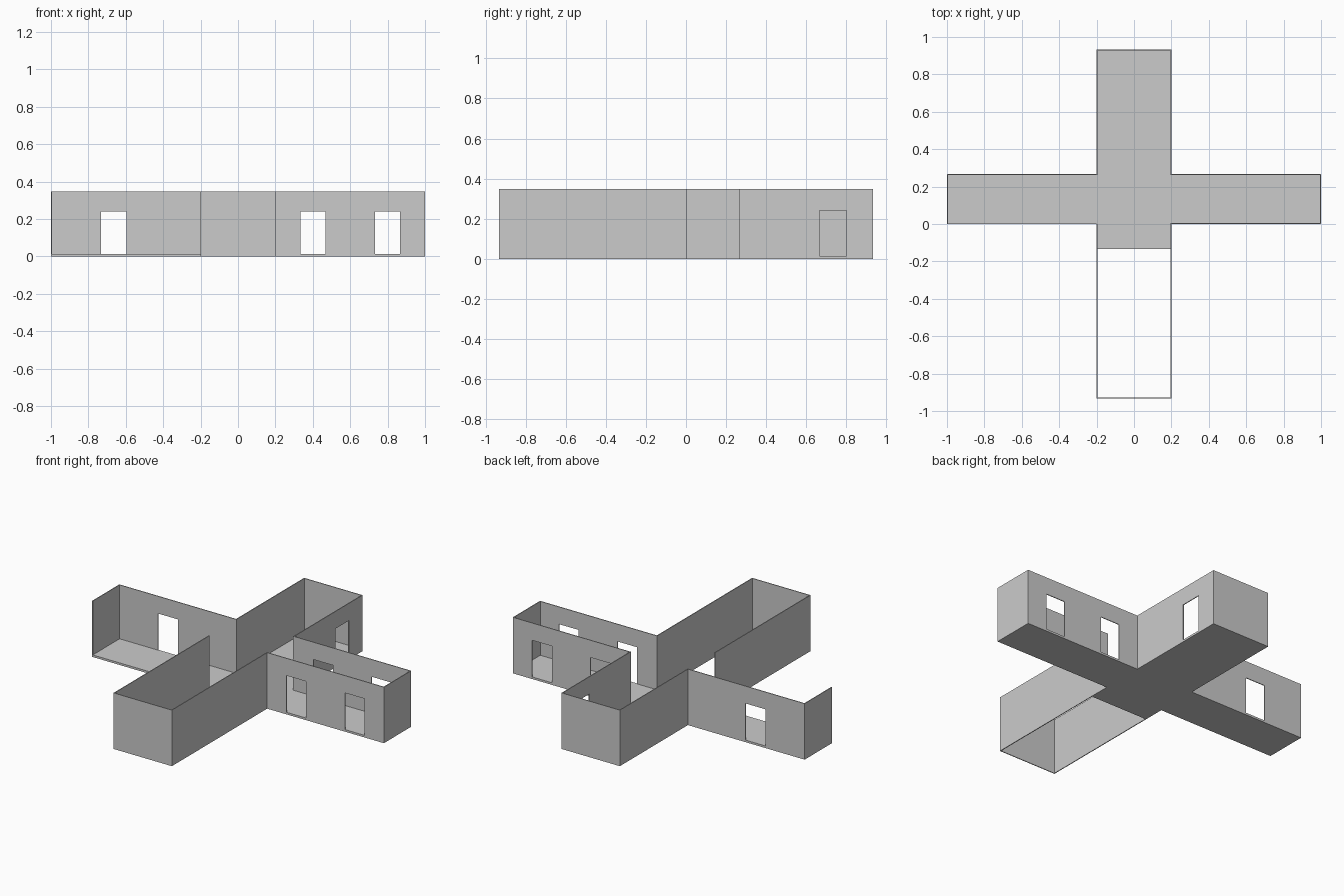
import bpy, bmesh
from mathutils import Vector

if "Cube" in bpy.data.objects:
    bpy.data.objects.remove(bpy.data.objects["Cube"])

W, L, D = 0.2, 0.933, 0.267      # half arm width, long arm reach, side arm depth
H, T = 0.347, 0.005              # wall height and thickness
SILL, HEAD = 0.013, 0.24         # opening bottom and top (sill is flush with the floor)


def finish(name, bm):
    mesh = bpy.data.meshes.new(name)
    bm.to_mesh(mesh)
    bm.free()
    obj = bpy.data.objects.new(name, mesh)
    bpy.context.collection.objects.link(obj)
    return obj


def wall_panel(bm, a, b, openings=()):
    """Upright outer face from a to b, leaving out the openings (distances from a)."""
    a, b = Vector((*a, 0)), Vector((*b, 0))
    length, step = (b - a).length, (b - a).normalized()
    cuts = sorted({0, length, *(v for o in openings for v in o)})
    levels = [0, SILL, HEAD, H]
    for s0, s1 in zip(cuts, cuts[1:]):
        for z0, z1 in zip(levels, levels[1:]):
            if z0 == SILL and any(o[0] <= s0 < o[1] for o in openings):
                continue
            corners = [(s0, z0), (s1, z0), (s1, z1), (s0, z1)]
            bm.faces.new([bm.verts.new(a + step * s + Vector((0, 0, z)))
                          for s, z in corners])


# Outer walls: one run around the cross, open along the front of the left arm
path = [(-W, 0), (-W, -L), (W, -L), (W, 0), (1, 0), (1, D),
        (W, D), (W, L), (-W, L), (-W, D), (-1, D), (-1, 0)]
openings = {
    3: [(0.133, 0.267), (0.533, 0.667)],   # right arm, front
    5: [(0.133, 0.267), (0.533, 0.667)],   # right arm, back
    6: [(0.4, 0.533)],                     # back arm, right side
    9: [(0.395, 0.533)],                   # left arm, back
}
bm = bmesh.new()
for i, (a, b) in enumerate(zip(path, path[1:])):
    wall_panel(bm, a, b, openings.get(i, ()))
bmesh.ops.remove_doubles(bm, verts=bm.verts, dist=0.0005)
walls = finish("outer_walls", bm)
solid = walls.modifiers.new("thickness", 'SOLIDIFY')
solid.thickness = T
solid.offset = -1
solid.use_even_offset = True

# Floor slab: stops short in the front arm
e = T / 2
w, l, d, r = W - e, L - e, D - e, 1 - e
outline = [(-w, -0.133), (w, -0.133), (w, e), (r, e), (r, d), (w, d),
           (w, l), (-w, l), (-w, d), (-r, d), (-r, 0), (-w, 0)]
bm = bmesh.new()
base = bm.faces.new([bm.verts.new((x, y, 0)) for x, y in outline])
top = bmesh.ops.extrude_face_region(bm, geom=[base], use_keep_orig=True)["geom"]
bmesh.ops.translate(bm, vec=(0, 0, SILL),
                    verts=[g for g in top if isinstance(g, bmesh.types.BMVert)])
bmesh.ops.recalc_face_normals(bm, faces=bm.faces)
finish("floor", bm)
